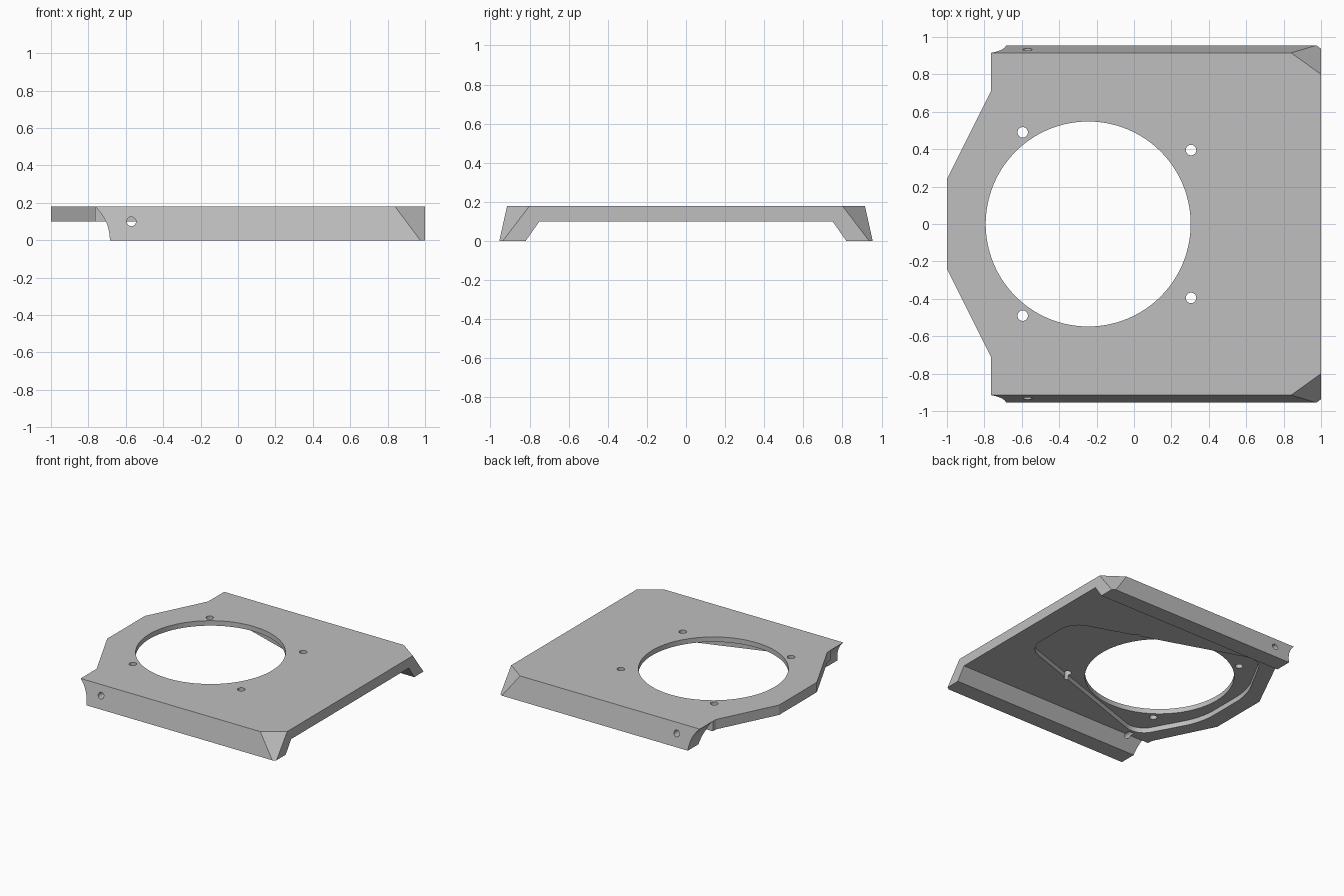
import bpy, bmesh, math
from mathutils import Vector, Matrix

cube = bpy.data.objects.get("Cube")
if cube:
    bpy.data.objects.remove(cube, do_unlink=True)

grey = bpy.data.materials.new("plain grey")
grey.use_nodes = True
grey.diffuse_color = (0.52, 0.52, 0.52, 1)
grey.node_tree.nodes["Principled BSDF"].inputs["Base Color"].default_value = (0.52, 0.52, 0.52, 1)

TOP, UNDER = 0.18, 0.10


def finish(name, bm):
    bmesh.ops.recalc_face_normals(bm, faces=bm.faces[:])
    mesh = bpy.data.meshes.new(name)
    bm.to_mesh(mesh)
    bm.free()
    mesh.materials.append(grey)
    obj = bpy.data.objects.new(name, mesh)
    bpy.context.collection.objects.link(obj)
    return obj


def prism(points, offset):
    bm = bmesh.new()
    face = bm.faces.new([bm.verts.new(p) for p in points])
    result = bmesh.ops.extrude_face_region(bm, geom=[face])
    moved = [v for v in result["geom"] if isinstance(v, bmesh.types.BMVert)]
    bmesh.ops.translate(bm, verts=moved, vec=offset)
    return bm


def cylinder(radius, depth, centre, along_y=False, segments=32):
    bm = bmesh.new()
    turn = Matrix.Rotation(math.pi / 2 if along_y else 0, 4, "X")
    bmesh.ops.create_cone(bm, cap_ends=True, segments=segments, radius1=radius,
                          radius2=radius, depth=depth,
                          matrix=Matrix.Translation(centre) @ turn)
    return bm


def cut(body, bm):
    tool = finish("cutter", bm)
    tool.hide_render = True
    mod = body.modifiers.new("cut", "BOOLEAN")
    mod.operation, mod.solver, mod.object = "DIFFERENCE", "EXACT", tool
    bpy.context.view_layer.objects.active = body
    bpy.ops.object.modifier_apply(modifier=mod.name)
    bpy.data.objects.remove(tool, do_unlink=True)


# Plate with sloping side flanges, extruded along its length
half = [(0.75, UNDER), (0.82, 0), (0.955, 0), (0.915, TOP)]
section = half + [(-y, z) for y, z in reversed(half)]
bm = prism([(-1, y, z) for y, z in section], (2, 0, 0))

# Slanted corners at the straight end
for side in (1, -1):
    a, b, c = [Vector((x, y * side, z)) for x, y, z in
               ((0.84, 0.915, TOP), (1, 0.80, TOP), (1, 0.937, 0))]
    normal = (b - a).cross(c - a)
    if normal.x < 0:
        normal.negate()
    cutting = bmesh.ops.bisect_plane(bm, geom=bm.verts[:] + bm.edges[:] + bm.faces[:],
                                     plane_co=a, plane_no=normal, clear_outer=True)
    rim = [e for e in cutting["geom_cut"] if isinstance(e, bmesh.types.BMEdge)]
    bmesh.ops.holes_fill(bm, edges=rim, sides=0)
plate = finish("mounting_plate", bm)

for side in (1, -1):
    # Tapered nose
    nose = [(-1.1, 0.04), (-0.765, 0.71), (-0.765, 1.1), (-1.1, 1.1)]
    cut(plate, prism([(x, y * side, -0.2) for x, y in nose], (0, 0, 0.6)))
    # Curved flange end
    cut(plate, cylinder(0.245, 0.4, (-0.93, 0.95 * side, 0), True, 64))
    # Cross hole through the flange
    cut(plate, cylinder(0.025, 0.4, (-0.57, 0.91 * side, UNDER), True))
    # Bolt holes
    for x, y in ((-0.595, 0.49), (0.305, 0.395)):
        cut(plate, cylinder(0.028, 0.6, (x, y * side, UNDER)))

# Shallow rounded pocket underneath
outline = [(0.80, 0.24), (-0.62, 0.72), (-0.87, 0.26)]
outline += [(x, -y) for x, y in reversed(outline)]
pocket = prism([(x, y, 0.04) for x, y in outline], (0, 0, 0.10))
uprights = [e for e in pocket.edges if abs(e.verts[0].co.z - e.verts[1].co.z) > 0.05]
bmesh.ops.bevel(pocket, geom=uprights, offset=0.12, segments=8, profile=0.5, affect="EDGES")
cut(plate, pocket)

# Large round opening
cut(plate, cylinder(0.548, 0.6, (-0.245, 0, UNDER), segments=128))

plate.select_set(True)
bpy.context.view_layer.objects.active = plate
bpy.ops.object.shade_smooth_by_angle(angle=math.radians(25))
